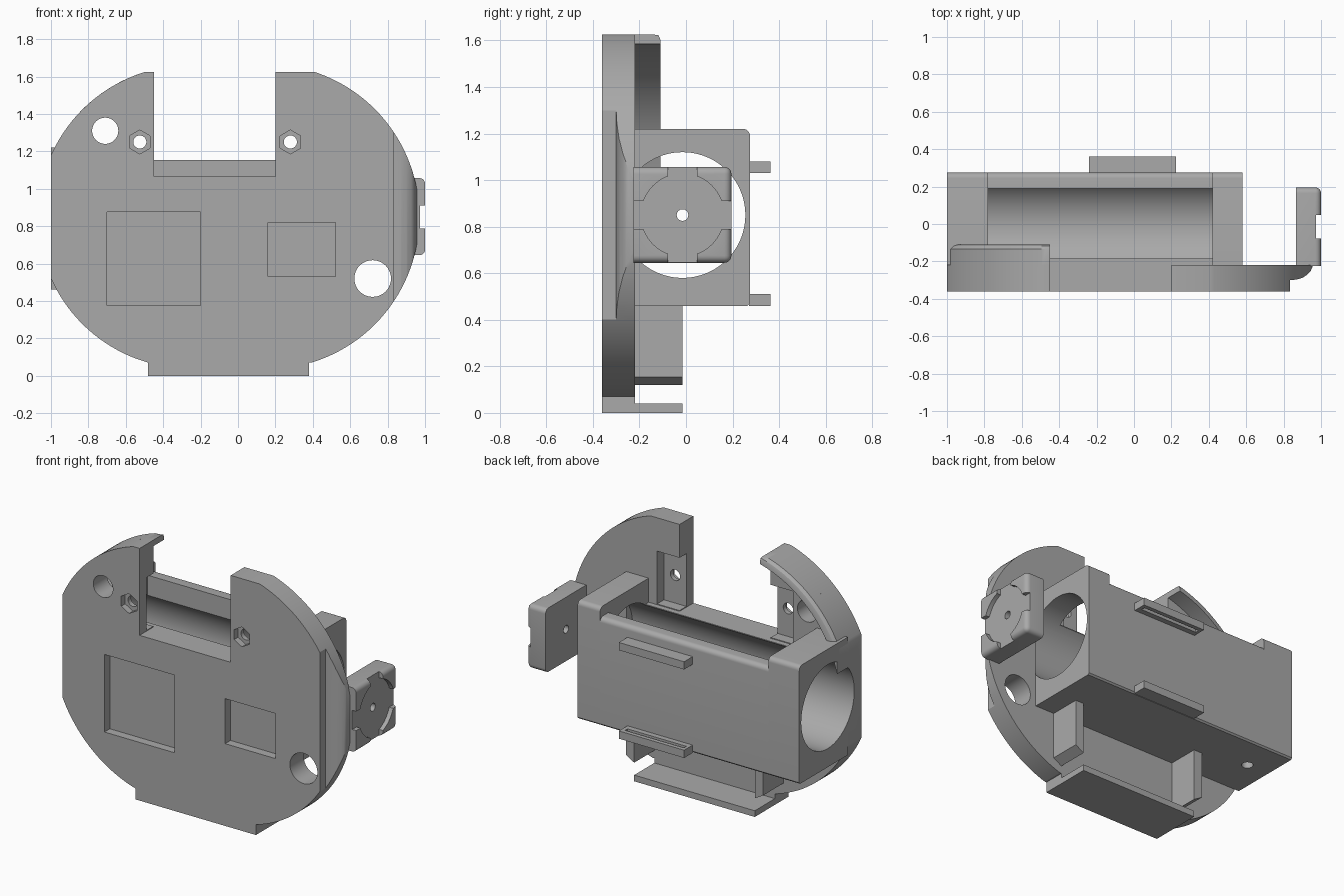
import bpy, bmesh
from math import cos, sin, pi, sqrt
from mathutils import Vector

cube = bpy.data.objects.get("Cube")
if cube:
    bpy.data.objects.remove(cube, do_unlink=True)

grey = bpy.data.materials.new("plain grey")
grey.use_nodes = True
colour = (0.4, 0.4, 0.4, 1)
grey.diffuse_color = colour
grey.node_tree.nodes["Principled BSDF"].inputs["Base Color"].default_value = colour

# Place a 2D point at distance t along an axis
PLACE = {"x": lambda u, v, t: (t, u, v),
         "y": lambda u, v, t: (u, t, v),
         "z": lambda u, v, t: (u, v, t)}


def finish(name, bm):
    bmesh.ops.recalc_face_normals(bm, faces=bm.faces)
    mesh = bpy.data.meshes.new(name)
    bm.to_mesh(mesh)
    bm.free()
    mesh.materials.append(grey)
    ob = bpy.data.objects.new(name, mesh)
    bpy.context.collection.objects.link(ob)
    return ob


def loft(name, axis, sections):
    """Solid through (position, outline) sections along an axis."""
    bm = bmesh.new()
    rings = [[bm.verts.new(PLACE[axis](u, v, t)) for u, v in pts] for t, pts in sections]
    n = len(rings[0])
    for a, b in zip(rings, rings[1:]):
        for i in range(n):
            j = (i + 1) % n
            bm.faces.new((a[i], a[j], b[j], b[i]))
    bm.faces.new(rings[0])
    bm.faces.new(rings[-1])
    return finish(name, bm)


def prism(name, axis, pts, a, b):
    return loft(name, axis, [(a, pts), (b, pts)])


def rect(u0, u1, v0, v1):
    return [(u0, v0), (u1, v0), (u1, v1), (u0, v1)]


def block(name, x0, x1, y0, y1, z0, z1):
    return prism(name, "z", rect(x0, x1, y0, y1), z0, z1)


def circle(cu, cv, r, n=48, start=0.0):
    return [(cu + r * cos(start + 2 * pi * i / n), cv + r * sin(start + 2 * pi * i / n))
            for i in range(n)]


def cut(ob, *cutters):
    for c in cutters:
        mod = ob.modifiers.new("cut", "BOOLEAN")
        mod.operation = "DIFFERENCE"
        mod.solver = "EXACT"
        mod.object = c
        bpy.context.view_layer.objects.active = ob
        bpy.ops.object.modifier_apply(modifier=mod.name)
        bpy.data.objects.remove(c, do_unlink=True)


MID = 0.85                      # height of the main axis
BORE_Y = -0.015
FRONT, BACK = -0.36, -0.22      # plate faces
TOP, LOW = 1.625, 0.07
LEFT_C, LEFT_R = 0.155, 0.815   # arc on the +x side
RIGHT_C, RIGHT_R = -0.26, 0.81  # arc on the -x side


def bore(x0, x1):
    return prism("bore", "x", circle(BORE_Y, MID, 0.27, 96), x0, x1)


# Front plate: two arcs trimmed flat at top, bottom and one side
def trimmed_arc(c, r, sign, steps=64):
    lo, hi = LOW - MID, TOP - MID
    pts = []
    for i in range(steps + 1):
        h = -pi / 2 + pi * i / steps
        z = max(lo, min(hi, r * sin(h)))
        x = c + sign * sqrt(max(0, r * r - z * z))
        if abs(x) <= 1 and (not pts or (Vector((x, z + MID)) - Vector(pts[-1])).length > 1e-4):
            pts.append((x, z + MID))
    return pts


left_arc = trimmed_arc(LEFT_C, LEFT_R, 1)
right_arc = trimmed_arc(RIGHT_C, RIGHT_R, -1)
flat = sqrt(RIGHT_R ** 2 - (1 + RIGHT_C) ** 2)
lower = [p for p in right_arc if p[1] < MID] + [(-1, MID - flat)]
upper = [(-1, MID + flat)] + [p for p in right_arc if p[1] > MID]
plate = prism("front_plate", "y", left_arc + (lower + upper)[::-1], FRONT, BACK)

side_cut = [(0.835, -0.5), (0.835, -0.3), (0.87, -0.297), (0.9, -0.288), (0.925, -0.272),
            (0.945, -0.25), (0.96, -0.215), (1.2, -0.215), (1.2, -0.5)]
cut(plate,
    block("notch", -0.45, 0.2, -0.5, 0, 1.065, 2),
    prism("side_relief", "z", side_cut, -0.1, 2),
    block("large_pocket", -0.7, -0.2, -0.5, -0.305, 0.375, 0.875),
    block("small_pocket", 0.16, 0.52, -0.5, -0.305, 0.53, 0.82),
    prism("upper_hole", "y", circle(-0.71, 1.31, 0.07), -0.5, 0),
    prism("lower_hole", "y", circle(0.72, 0.52, 0.098), -0.5, 0),
    bore(-1.1, 0.58))
for x, x0, x1 in ((-0.525, -0.61, -0.44), (0.28, 0.19, 0.36)):
    cut(plate,
        prism("nut_seat", "y", circle(x, 1.25, 0.064, 6, pi / 6), -0.5, -0.32),
        prism("screw_hole", "y", circle(x, 1.25, 0.035, 32), -0.5, 0),
        block("back_recess", x0, x1, -0.29, 0, 1.07, 1.41))


# Curved rim behind the plate with a chamfered outer edge
def rim_outline(r):
    inner = 0.76
    xs = [-1 + 0.55 * i / 24 for i in range(25)]
    arc = lambda x, rad: min(TOP, MID + sqrt(rad ** 2 - (x - RIGHT_C) ** 2))
    return [(x, arc(x, r)) for x in xs] + [(x, arc(x, inner)) for x in xs[::-1]]


loft("upper_rim", "y", [(BACK - 0.01, rim_outline(RIGHT_R)), (-0.135, rim_outline(RIGHT_R)),
                        (-0.117, rim_outline(RIGHT_R - 0.015)),
                        (-0.11, rim_outline(RIGHT_R - 0.035))])


# Housing: two end blocks and an open trough around the bore
def housing(name, x0, x1, top):
    r, y = 0.03, 0.275
    corner = [(y - r + r * cos(a * pi / 12), top - r + r * sin(a * pi / 12)) for a in range(7)]
    pts = [(BACK, 0.46), (y - 0.01, 0.46), (y, 0.47)] + corner + [(BACK, top)]
    ob = prism(name, "x", pts, x0, x1)
    cut(ob, bore(-1.2, 0.8))
    return ob


end_block = housing("right_end_block", -1, -0.78, 1.22)
cut(end_block, prism("drain_hole", "z", circle(-0.84, 0.05, 0.035, 32), 0.3, 0.75))
housing("left_end_block", 0.42, 0.58, 1.22)
trough = housing("trough", -0.78, 0.42, 1.155)
cut(trough,
    block("slot", -0.9, 0.5, -0.185, 0.19, 0.9, 2),
    block("front_lip_cut", -0.9, 0.5, -0.4, -0.1, 1.065, 2))

# Grooved tabs on the back
for name, z0, g0, g1 in (("upper_back_tab", 1.03, 0.98, 1.05), ("lower_back_tab", 0.46, 0.49, 0.6)):
    tab = block(name, -0.24, 0.225, 0.27, 0.362, z0, z0 + 0.05)
    cut(tab, block("groove", -0.22, 0.2, 0.31, 0.335, g0, g1))

# Bottom tray and its ribs
tray = [(FRONT, 0), (BORE_Y, 0), (BORE_Y, 0.04), (BACK, 0.04), (BACK, LOW), (FRONT, LOW)]
prism("bottom_tray", "x", tray, -0.48, 0.38)
prism("left_rib", "y", [(0.38, 0.12), (0.44, 0.155), (0.44, 0.47), (0.38, 0.47)], BACK, BORE_Y)
prism("right_rib", "y", [(-0.48, 0.12), (-0.54, 0.155), (-0.54, 0.47), (-0.48, 0.47)], BACK, BORE_Y)

# Side cap: rounded block with a round recess, cross slots and a pin hole
cap = block("side_cap", 0.865, 1, BACK - 0.005, 0.195, 0.645, 1.057)
bm = bmesh.new()
bm.from_mesh(cap.data)
edges = []
for e in bm.edges:
    mid = (e.verts[0].co + e.verts[1].co) / 2
    if mid.x > 0.87 and mid.y > BACK + 0.01:
        edges.append(e)
bmesh.ops.bevel(bm, geom=edges, offset=0.03, segments=5, profile=0.5, affect="EDGES")
bm.to_mesh(cap.data)
bm.free()
cut(cap,
    prism("recess", "x", circle(BORE_Y, MID, 0.178, 64), 0.972, 1.1),
    block("level_slot", 0.972, 1.1, -0.4, 0.4, 0.787, 0.91),
    block("upright_slot", 0.972, 1.1, -0.078, 0.048, 0.5, 1.2),
    prism("pin_hole", "x", circle(BORE_Y, MID, 0.025, 24), 0.7, 1.1))

# Smooth the curves, keep the edges crisp
for ob in bpy.context.scene.objects:
    if ob.type == "MESH" and grey.name in ob.data.materials:
        bpy.ops.object.select_all(action="DESELECT")
        ob.select_set(True)
        bpy.context.view_layer.objects.active = ob
        bpy.ops.object.shade_smooth_by_angle(angle=pi / 6)
